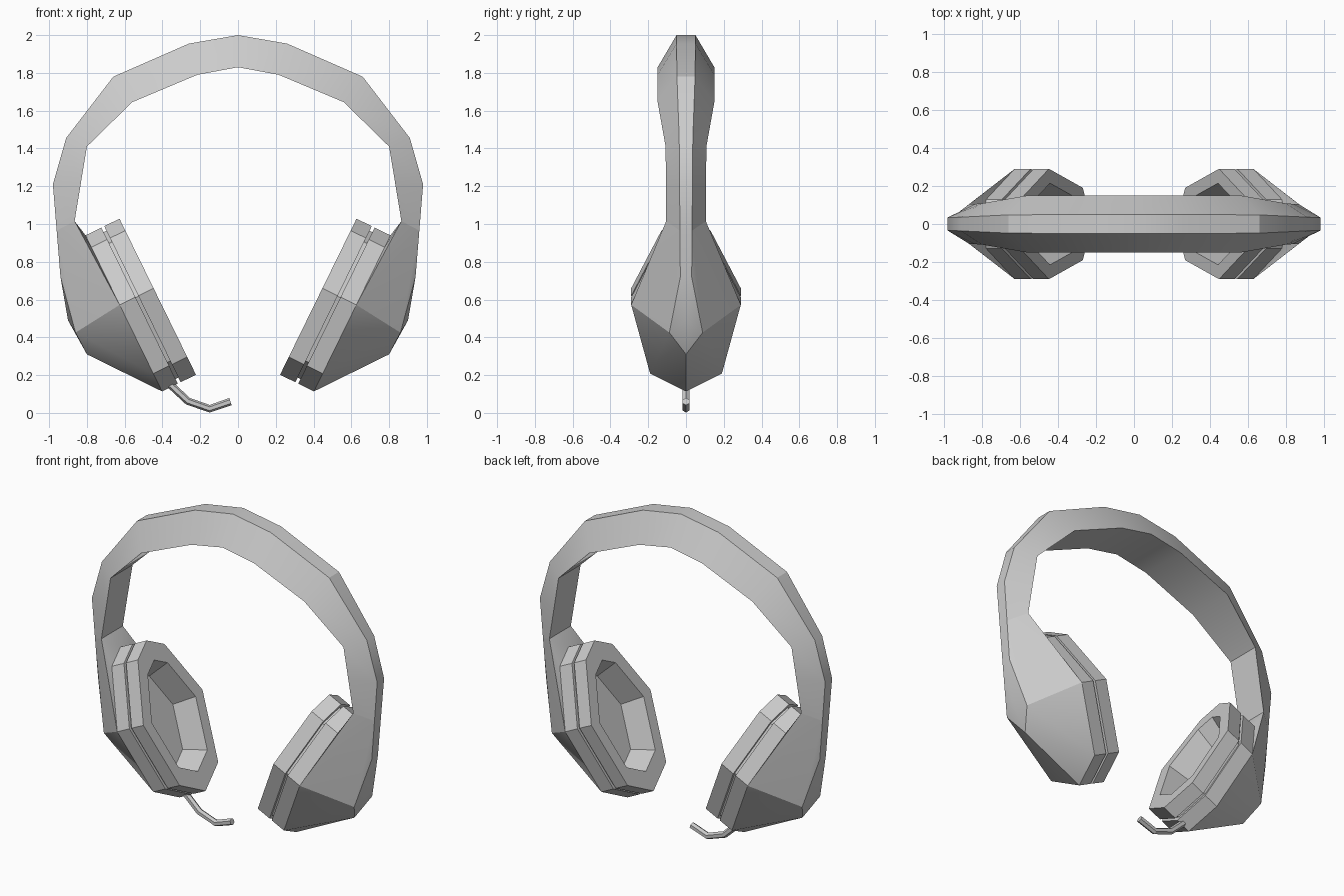
import bpy, bmesh, math
from mathutils import Vector

if "Cube" in bpy.data.objects:
    bpy.data.objects.remove(bpy.data.objects["Cube"])


def finish(name, bm):
    bmesh.ops.recalc_face_normals(bm, faces=bm.faces)
    me = bpy.data.meshes.new(name)
    bm.to_mesh(me)
    bm.free()
    ob = bpy.data.objects.new(name, me)
    bpy.context.collection.objects.link(ob)
    bpy.ops.object.select_all(action='DESELECT')
    ob.select_set(True)
    bpy.context.view_layer.objects.active = ob
    bpy.ops.object.shade_smooth_by_angle(angle=math.radians(25))
    return ob


def loft(name, rings, caps=(True, True)):
    """Skin a list of equal-length point rings."""
    bm = bmesh.new()
    vs = [[bm.verts.new(p) for p in r] for r in rings]
    n = len(vs[0])
    for a, b in zip(vs, vs[1:]):
        for i in range(n):
            j = (i + 1) % n
            bm.faces.new((a[i], a[j], b[j], b[i]))
    for want, ring in zip(caps, (vs[0], vs[-1])):
        if want:
            bm.faces.new(ring)
    return finish(name, bm)


# Headband: trapezoid section, narrow outside and wide inside
# (outer x, z, half width, inner x, z, half width)
stations = [
    (0, 2.0, .05, 0, 1.83, .15),
    (.26, 1.955, .05, .215, 1.79, .15),
    (.66, 1.78, .048, .56, 1.645, .15),
    (.91, 1.455, .036, .80, 1.41, .108),
    (.98, 1.21, .034, .833, 1.21, .106),
    (.96, .965, .032, .865, 1.015, .105),
]


def section(st, s):
    xo, zo, wo, xi, zi, wi = st
    return [(s * xo, -wo, zo), (s * xo, wo, zo), (s * xi, wi, zi), (s * xi, -wi, zi)]


loft("headband", [section(st, -1) for st in stations[:0:-1]] +
     [section(st, 1) for st in stations])

# Ear cups: irregular octagon (y, t) in a tilted plane
half = [(0, .46), (.13, .39), (.29, .05), (.19, -.355), (0, -.46)]
octagon = half + [(-y, t) for y, t in half[3:0:-1]]
origin = Vector((.425, 0, .615))
up = Vector((.44, 0, .898))
out = Vector((.898, 0, -.44))


def ring(depth, scale, s):
    pts = []
    for y, t in octagon:
        p = origin + out * depth + up * t * scale
        pts.append((s * p.x, y * scale, p.z))
    return pts


for s, side in ((1, "right"), (-1, "left")):
    # Padded cushion with recessed floor
    loft(side + "_cushion", [ring(d, k, s) for d, k in
         ((.15, .62), (0, .74), (0, 1), (.09, 1), (.09, .94), (.12, .94))],
         (True, False))
    # Rim of the shell
    loft(side + "_rim", [ring(d, k, s) for d, k in
         ((.107, .9), (.107, 1), (.2, 1))], (False, False))
    # Faceted outer shell blending into the headband end
    pts = ring(.2, 1, s) + section(stations[-1], s)
    pts += [(s * x, y, z) for x, y, z in
            ((.94, .03, .72), (.94, -.03, .72), (.90, 0, .49),
             (.86, .088, .425), (.86, -.088, .425), (.80, 0, .31))]
    bm = bmesh.new()
    for p in pts:
        bm.verts.new(p)
    bmesh.ops.convex_hull(bm, input=bm.verts)
    finish(side + "_shell", bm)

# Microphone boom: hexagonal tube under the left cup
path = [Vector(p) for p in ((-.37, 0, .16), (-.265, 0, .062), (-.15, 0, .022), (-.04, 0, .06))]
rings = []
for i, p in enumerate(path):
    d = (path[min(i + 1, 3)] - path[max(i - 1, 0)]).normalized()
    side = Vector((-d.z, 0, d.x))
    rings.append([p + .02 * (side * math.sin(a) + Vector((0, 1, 0)) * math.cos(a))
                  for a in (k * math.pi / 3 + math.pi / 6 for k in range(6))])
loft("microphone_boom", rings)
